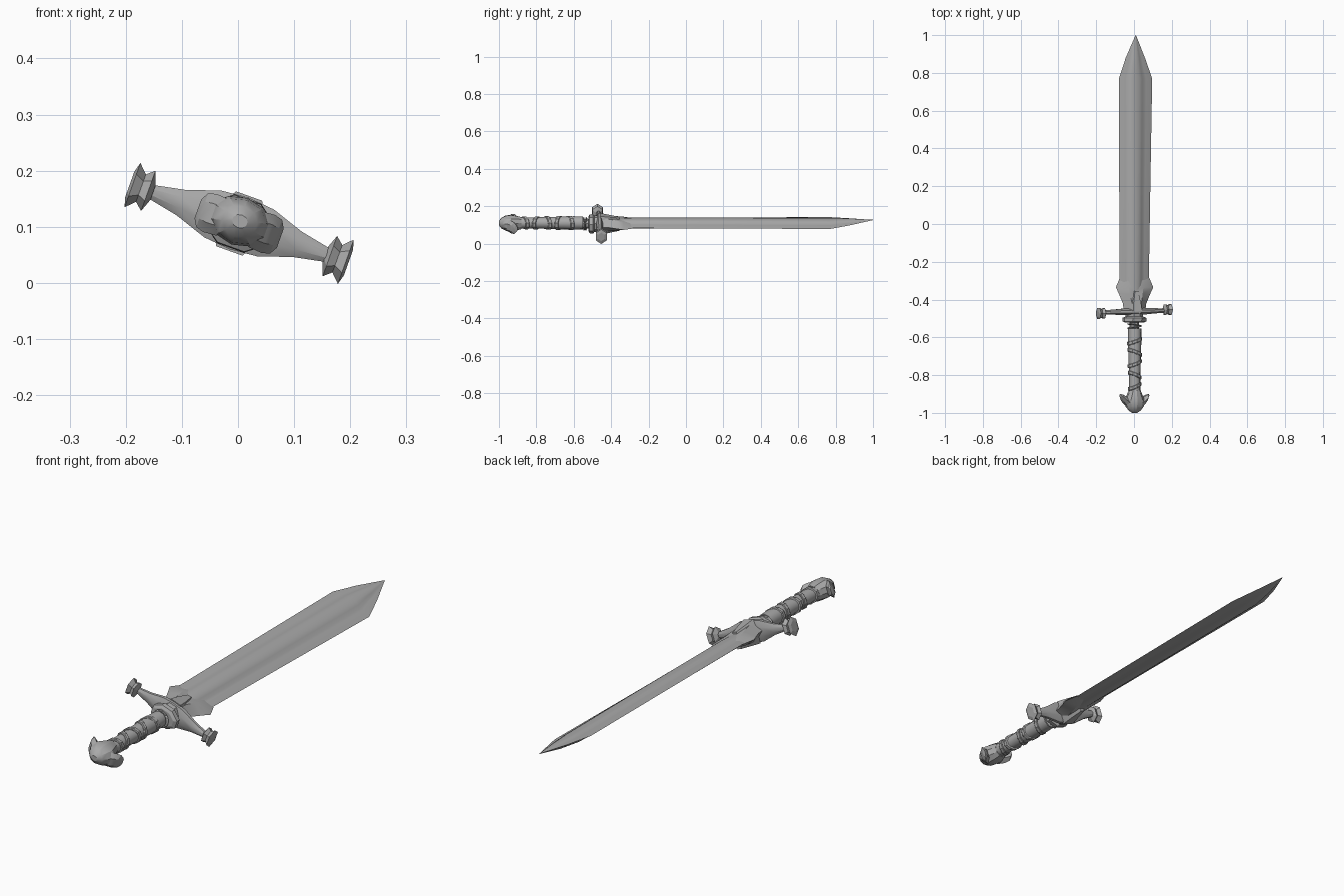
import bpy, bmesh, math
from mathutils import Vector

if "Cube" in bpy.data.objects:
    bpy.data.objects.remove(bpy.data.objects["Cube"])

ROLL = 0.345                    # whole sword is rolled about its long axis
ORIGIN = (0.002, 0, 0.106)

steel = bpy.data.materials.new("grey_steel")
steel.diffuse_color = (0.4, 0.4, 0.4, 1)
steel.use_nodes = True
steel.node_tree.nodes["Principled BSDF"].inputs["Base Color"].default_value = steel.diffuse_color


def loft(name, sections, angle=30):
    """Skin a list of equal-length point rings and cap both ends."""
    bm = bmesh.new()
    rings = [[bm.verts.new(p) for p in ring] for ring in sections]
    n = len(rings[0])
    for a, b in zip(rings, rings[1:]):
        for i in range(n):
            j = (i + 1) % n
            bm.faces.new((a[i], a[j], b[j], b[i]))
    bm.faces.new(rings[0])
    bm.faces.new(rings[-1])
    bmesh.ops.remove_doubles(bm, verts=bm.verts, dist=0.0004)
    bmesh.ops.recalc_face_normals(bm, faces=bm.faces)
    mesh = bpy.data.meshes.new(name)
    bm.to_mesh(mesh)
    bm.free()
    mesh.materials.append(steel)
    obj = bpy.data.objects.new(name, mesh)
    bpy.context.collection.objects.link(obj)
    obj.location = ORIGIN
    obj.rotation_euler = (0, ROLL, 0)
    bpy.ops.object.select_all(action='DESELECT')
    obj.select_set(True)
    bpy.context.view_layer.objects.active = obj
    bpy.ops.object.shade_smooth_by_angle(angle=math.radians(angle))
    return obj


def ring_y(y, ru, rw, n=12, cu=0.0, cw=0.0, skew=0.0):
    """Oval ring around the long axis; skew slants it."""
    pts = []
    for i in range(n):
        t = 2 * math.pi * (i + 0.5) / n
        pts.append((cu + ru * math.cos(t), y + skew * math.cos(t), cw + rw * math.sin(t)))
    return pts


def ring_x(u, ry, rw, n=8, cy=0.0):
    """Oval ring around the crossways axis."""
    return [(u, cy + ry * math.cos(2 * math.pi * (i + 0.5) / n),
             rw * math.sin(2 * math.pi * (i + 0.5) / n)) for i in range(n)]


def blade_ring(y, left, right, h, cw=0.0):
    """Thin edges, shallow fullers and a rounded spine."""
    half = [(-1, 0), (-.62, .36), (-.5, .42), (-.36, .76), (-.18, .95), (0, 1),
            (.18, .95), (.36, .76), (.5, .42), (.62, .36), (1, 0)]
    prof = half + [(u, -w) for u, w in reversed(half[1:-1])]
    return [((left if u < 0 else right) * abs(u) * (-1 if u < 0 else 1), y, cw + w * h)
            for u, w in prof]


# Blade
loft("blade", [
    blade_ring(-0.40, 0.070, 0.070, 0.026),
    blade_ring(-0.29, 0.085, 0.080, 0.026, 0.004),
    blade_ring(0.20, 0.087, 0.088, 0.025, 0.005),
    blade_ring(0.77, 0.089, 0.098, 0.022, 0.006),
    blade_ring(0.88, 0.053, 0.055, 0.015, 0.012),
    blade_ring(1.00, 0.001, 0.001, 0.001, 0.022)], 35)


# Flared shoulder at the blade root
def diamond(y, ru, rw, cw=0.003):
    return [(-ru, y, cw), (-ru * .4, y, cw + rw), (ru * .4, y, cw + rw),
            (ru, y, cw), (ru * .4, y, cw - rw), (-ru * .4, y, cw - rw)]


loft("blade_shoulder", [diamond(-0.45, 0.062, 0.034), diamond(-0.42, 0.066, 0.034),
                        diamond(-0.37, 0.088, 0.028), diamond(-0.335, 0.105, 0.022),
                        diamond(-0.285, 0.083, 0.010)], 20)

# Pointed tongues, above and below the blade root
for side, name in ((1, "upper_tongue"), (-1, "lower_tongue")):
    loft(name, [[(-ru, y, 0), (-ru * .5, y, side * h), (ru * .5, y, side * h), (ru, y, 0)]
                for y, ru, h in ((-0.46, .050, .052), (-0.42, .042, .046), (-0.355, .018, .036))], 20)

# Crossguard: deep in the middle, thin at the arms
loft("crossguard", [ring_x(u, ry, rw, 8, -0.463 + 0.03 * u) for u, ry, rw in (
    (-.18, .012, .011), (-.11, .015, .026), (-.05, .019, .048), (0, .020, .053),
    (.05, .019, .048), (.11, .015, .026), (.18, .012, .011))], 35)

# Angular knobs on both guard ends
for side, name in ((-1, "left_guard_knob"), (1, "right_guard_knob")):
    loft(name, [ring_x(side * u, ry, rw, 6, -0.463 + side * 0.010) for u, ry, rw in (
        (.163, .014, .014), (.172, .032, .038), (.186, .024, .026),
        (.202, .034, .042), (.207, .020, .024))], 15)

# Collar behind the guard, made of two stepped blocks
loft("collar", [ring_y(y, ru, rw, 8) for y, ru, rw in (
    (-.522, .052, .036), (-.515, .066, .048), (-.497, .066, .050),
    (-.490, .046, .044), (-.455, .046, .048))], 20)

# Loose wire rings between collar and grip
for k, y in enumerate((-0.534, -0.546)):
    s = 0.005 * (1 if k else -1)
    loft("wire_ring_%d" % (k + 1), [ring_y(y - .003, .036, .034, 12, skew=s),
                                    ring_y(y, .040, .037, 12, skew=s),
                                    ring_y(y + .003, .036, .034, 12, skew=s)], 20)

# Grip, joined to the collar by a narrow tang
loft("grip", [ring_y(y, r, r, 12, cw=0.005) for y, r in (
    (-.91, .030), (-.80, .030), (-.70, .033), (-.60, .036), (-.552, .035))], 35)
loft("tang", [ring_y(y, .025, .025, 8) for y in (-.56, -.50)])

# Slanted wrapping bands on the grip
for k in range(5):
    y = -0.86 + 0.06 * k
    r = 0.0325 + 0.0011 * k
    s = 0.014 * (-1 if k % 2 else 1)
    loft("grip_band_%d" % (k + 1), [ring_y(y + d, r + e, r + e, 10, cw=0.005, skew=s)
                                    for d, e in ((-.010, 0), (-.006, .003), (.008, .003), (.010, 0))], 20)

# Pommel: rounded cap with two swept wings
loft("pommel", [ring_y(y, ru, rw, 10, cw=0.004) for y, ru, rw in (
    (-1.0, .014, .012), (-.988, .032, .028), (-.965, .050, .040), (-.935, .058, .044),
    (-.905, .042, .040), (-.880, .031, .034))], 25)
for side, name in ((-1, "left_pommel_wing"), (1, "right_pommel_wing")):
    loft(name, [ring_x(side * u, ry, rw, 6, cy) for u, ry, rw, cy in (
        (.030, .026, .034, -.950), (.055, .024, .036, -.932),
        (.070, .018, .032, -.918), (.078, .008, .018, -.908))], 20)
